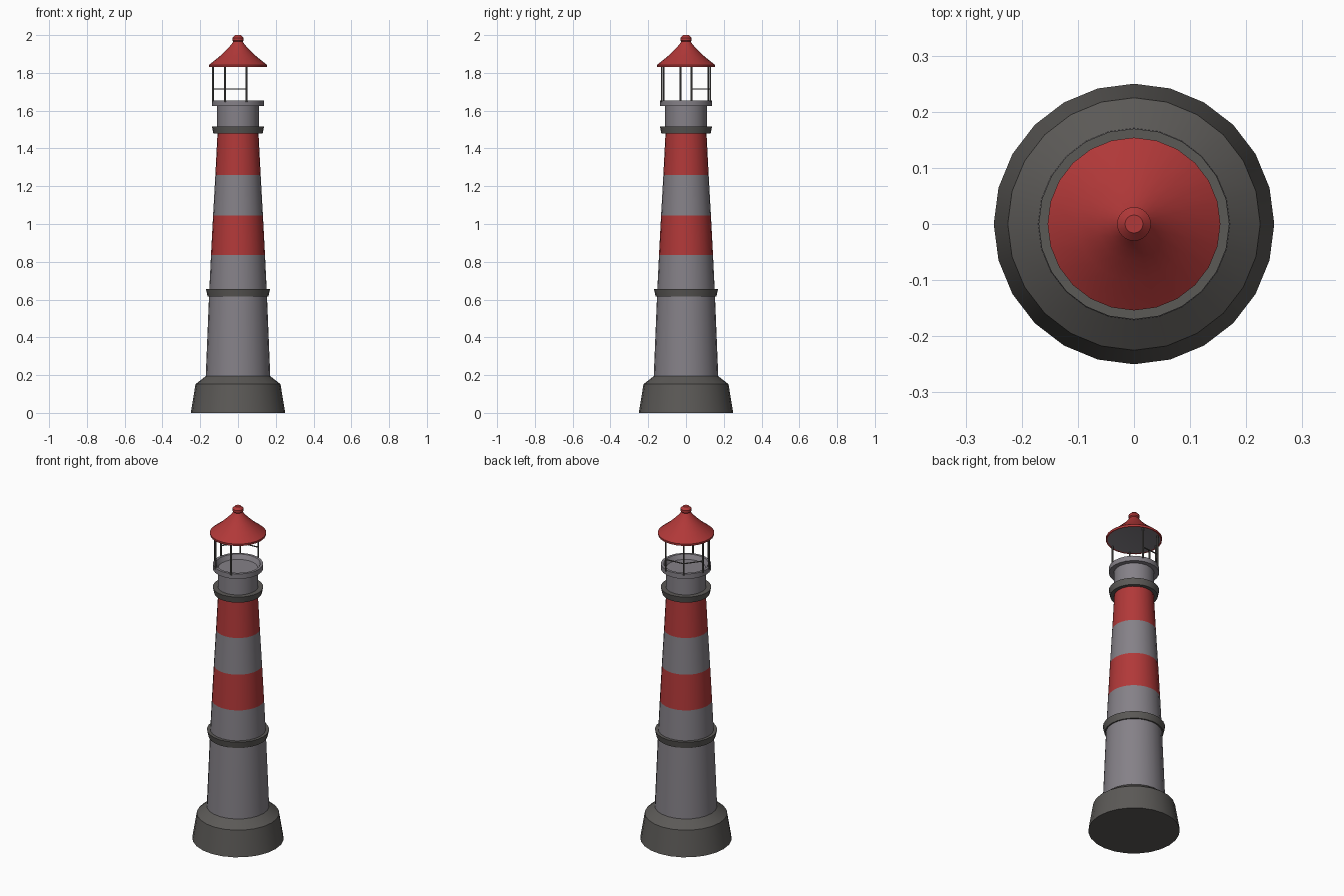
import bpy, bmesh, math
from mathutils import Vector

if "Cube" in bpy.data.objects:
    bpy.data.objects.remove(bpy.data.objects["Cube"])

SIDES = 24


def material(name, rgb):
    m = bpy.data.materials.new(name)
    m.diffuse_color = (*rgb, 1.0)
    m.use_nodes = True
    m.node_tree.nodes["Principled BSDF"].inputs["Base Color"].default_value = m.diffuse_color
    return m


GREY = material("light grey", (0.235, 0.22, 0.245))
DARK = material("dark grey", (0.105, 0.10, 0.094))
RED = material("red", (0.44, 0.04, 0.04))


def finish(name, bm, mats, smooth=35):
    bmesh.ops.remove_doubles(bm, verts=bm.verts, dist=1e-5)
    me = bpy.data.meshes.new(name)
    bm.to_mesh(me)
    bm.free()
    ob = bpy.data.objects.new(name, me)
    bpy.context.collection.objects.link(ob)
    for m in mats:
        me.materials.append(m)
    bpy.ops.object.select_all(action='DESELECT')
    ob.select_set(True)
    bpy.context.view_layer.objects.active = ob
    bpy.ops.object.shade_smooth_by_angle(angle=math.radians(smooth))
    return ob


def lathe(name, profile, mats, rule=None):
    """Revolve (radius, z) points, listed bottom to top on the outside."""
    bm = bmesh.new()
    rings = []
    for r, z in profile:
        if r == 0:
            rings.append([bm.verts.new((0, 0, z))] * SIDES)
        else:
            rings.append([bm.verts.new((r * math.cos(math.tau * i / SIDES),
                                        r * math.sin(math.tau * i / SIDES), z))
                          for i in range(SIDES)])
    for a, b in zip(rings, rings[1:]):
        for i in range(SIDES):
            j = (i + 1) % SIDES
            quad = list(dict.fromkeys((a[i], a[j], b[j], b[i])))
            f = bm.faces.new(quad)
            if rule:
                f.material_index = rule(f.calc_center_median())
    return finish(name, bm, mats)


def rod(name, a, b, radius, mat):
    a, b = Vector(a), Vector(b)
    bm = bmesh.new()
    bmesh.ops.create_cone(bm, cap_ends=True, segments=8, radius1=radius,
                          radius2=radius, depth=(b - a).length)
    rot = (b - a).to_track_quat('Z', 'Y')
    for v in bm.verts:
        v.co = rot @ v.co + (a + b) / 2
    return finish(name, bm, [mat])


# Stone foot
lathe("foot", [(0, 0), (0.25, 0), (0.225, 0.152), (0.17, 0.195), (0, 0.195)], [DARK])

# Tapered tower with two red bands
lathe("tower", [(0.171, 0.19), (0.153, 0.63), (0.143, 0.835), (0.132, 1.045),
                (0.12, 1.26), (0.108, 1.49)], [GREY, RED],
      lambda c: int(0.835 < c.z < 1.045 or c.z > 1.26))

# Flared ledges around the tower
lathe("lower_ledge", [(0.145, 0.617), (0.161, 0.617), (0.17, 0.656), (0.142, 0.656)], [DARK])
lathe("upper_ledge", [(0.10, 1.478), (0.13, 1.478), (0.138, 1.515), (0.10, 1.515)], [DARK])

# Neck and shallow lantern gallery
lathe("neck", [(0.11, 1.50), (0.11, 1.626)], [GREY])
lathe("gallery", [(0.105, 1.624), (0.137, 1.624), (0.137, 1.654), (0.122, 1.654),
                  (0.108, 1.628), (0, 1.628)], [GREY])

# Roof posts, mirrored front to back
points = []
for k, deg in enumerate((71, 120, 168)):
    for side, label in ((1, "back"), (-1, "front")):
        t = math.radians(deg)
        x, y = 0.136 * math.cos(t), 0.136 * math.sin(t) * side
        rod(f"{label}_post_{k + 1}", (x, y, 1.645), (x, y, 1.837), 0.005, DARK)
        if side == 1:
            points.append((x, y, 1.715))

# Hand rail on the back side
for k in range(2):
    rod(f"rail_{k + 1}", points[k], points[k + 1], 0.0035, DARK)

# Roof with grey underside and a knob
lathe("roof", [(0, 1.832), (0.145, 1.832), (0.153, 1.83), (0.154, 1.842), (0.10, 1.885),
               (0.065, 1.918), (0.046, 1.938), (0.03, 1.958), (0.022, 1.97)], [RED, GREY],
      lambda c: int(c.z < 1.8325 and math.hypot(c.x, c.y) < 0.145))
lathe("roof_knob", [(0.02, 1.962), (0.03, 1.972), (0.03, 1.986), (0.016, 2.0), (0, 2.0)], [RED])
